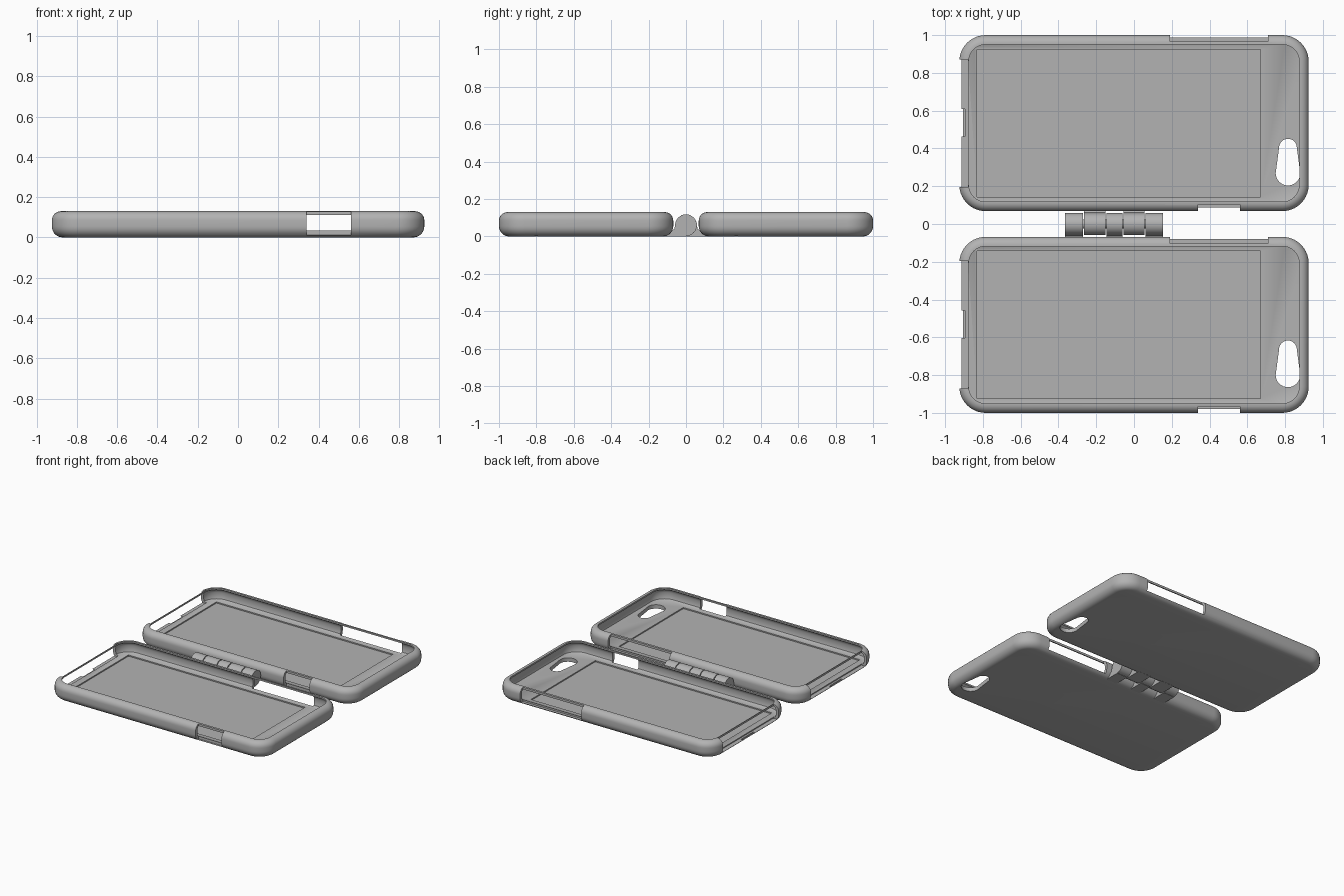
import bpy, bmesh
from math import sin, cos, pi, radians

if "Cube" in bpy.data.objects:
    bpy.data.objects.remove(bpy.data.objects["Cube"])

GREY = (0.45, 0.45, 0.45, 1)
grey = bpy.data.materials.new("plain grey")
grey.use_nodes = True
grey.diffuse_color = GREY
grey.node_tree.nodes["Principled BSDF"].inputs["Base Color"].default_value = GREY

HALF_X, HALF_Y, HEIGHT, CORNER = 0.925, 0.466, 0.13, 0.14
CASE_Y = 0.534


def finish(name, bm):
    bmesh.ops.recalc_face_normals(bm, faces=bm.faces)
    mesh = bpy.data.meshes.new(name)
    bm.to_mesh(mesh)
    bm.free()
    mesh.materials.append(grey)
    obj = bpy.data.objects.new(name, mesh)
    bpy.context.collection.objects.link(obj)
    return obj


def smooth(obj):
    bpy.ops.object.select_all(action='DESELECT')
    obj.select_set(True)
    bpy.context.view_layer.objects.active = obj
    bpy.ops.object.shade_smooth_by_angle(angle=radians(35))


def loft(bm, rings):
    """Skin a list of equal point rings and cap both ends."""
    loops = [[bm.verts.new(p) for p in ring] for ring in rings]
    n = len(loops[0])
    for a, b in zip(loops, loops[1:]):
        for i in range(n):
            j = (i + 1) % n
            bm.faces.new((a[i], a[j], b[j], b[i]))
    bm.faces.new(loops[0][::-1])
    bm.faces.new(loops[-1])


def rounded_ring(inset, z, steps=10):
    r = CORNER - inset
    ring = []
    for k, (sx, sy) in enumerate(((1, 1), (-1, 1), (-1, -1), (1, -1))):
        for i in range(steps + 1):
            a = (k + i / steps) * pi / 2
            ring.append((sx * (HALF_X - CORNER) + r * cos(a),
                         sy * (HALF_Y - CORNER) + r * sin(a), z))
    return ring


def cut_box(x0, x1, y0, y1, z0, z1=0.3):
    bm = bmesh.new()
    loft(bm, [[(x0, y0, z), (x1, y0, z), (x1, y1, z), (x0, y1, z)] for z in (z0, z1)])
    return finish("cutter", bm)


def camera_cutter():
    # Pear shaped opening: small round top, wide round bottom
    steps = 16
    outline = [(0.815 + 0.047 * cos(pi * i / steps), -0.13 + 0.047 * sin(pi * i / steps))
               for i in range(steps + 1)]
    outline += [(0.815 - 0.065 * cos(pi * i / steps), -0.265 - 0.065 * sin(pi * i / steps))
                for i in range(steps + 1)]
    bm = bmesh.new()
    loft(bm, [[(x, y, z) for x, y in outline] for z in (-0.1, 0.06)])
    return finish("cutter", bm)


def build_case(name):
    # Wall section as (inset, height): bulging outside, lipped inside, then the floor
    low, top, n = 0.055, 0.045, 7
    section = [(low * (1 - sin(pi / 2 * i / n)), low * (1 - cos(pi / 2 * i / n)))
               for i in range(n + 1)]
    section += [(top * (1 - cos(pi / 2 * i / n)), HEIGHT - top * (1 - sin(pi / 2 * i / n)))
                for i in range(n + 1)]
    section += [(0.05, 0.13), (0.05, 0.118), (0.035, 0.112), (0.025, 0.1), (0.022, 0.085),
                (0.022, 0.055), (0.027, 0.038), (0.04, 0.03)]
    bm = bmesh.new()
    loft(bm, [rounded_ring(d, z) for d, z in section])
    case = finish(name, bm)

    cutters = [
        cut_box(-0.83, 0.67, -0.39, 0.39, 0.021),                        # floor recess
        cut_box(0.19, 0.71, HALF_Y - 0.035, HALF_Y + 0.1, 0.02),         # back side gap
        cut_box(0.34, 0.56, -HALF_Y - 0.1, 0.035 - HALF_Y, 0.013),       # front side gap
        cut_box(-HALF_X - 0.1, 0.045 - HALF_X, -0.338, 0.338, 0.022),    # open end
        cut_box(-HALF_X - 0.1, 0.03 - HALF_X, -0.07, 0.075, 0.012),      # end notch
        camera_cutter(),
    ]
    bpy.context.view_layer.objects.active = case
    for c in cutters:
        mod = case.modifiers.new("cut", 'BOOLEAN')
        mod.operation, mod.solver, mod.object = 'DIFFERENCE', 'EXACT', c
        bpy.ops.object.modifier_apply(modifier=mod.name)
        bpy.data.objects.remove(c)
    smooth(case)
    return case


# Two identical trays side by side
front_case = build_case("front_case")
front_case.location.y = -CASE_Y
back_case = front_case.copy()
back_case.data = front_case.data.copy()
back_case.name = "back_case"
back_case.location.y = CASE_Y
bpy.context.collection.objects.link(back_case)


def knuckle(name, x0, x1, side):
    # Round barrel with an arm running down to the tray on its side
    r, cz, steps = 0.058, 0.06, 28
    start, end = radians(-90), radians(170)
    profile = [(r * cos(start + (end - start) * i / steps),
                cz + r * sin(start + (end - start) * i / steps)) for i in range(steps + 1)]
    profile += [(-0.062, 0.04), (-0.08, 0.03), (-0.115, 0.006), (-0.115, 0.0), (0.0, 0.0)]
    bm = bmesh.new()
    loft(bm, [[(x, -side * y, z) for y, z in profile] for x in (x0, x1)])
    smooth(finish(name, bm))


# Hinge barrels alternate between the trays
spans = ((-0.365, -0.27), (-0.264, -0.152), (-0.146, -0.062), (-0.056, 0.056), (0.062, 0.153))
for i, (x0, x1) in enumerate(spans):
    knuckle(f"hinge_knuckle_{i + 1}", x0, x1, 1 if i % 2 else -1)

# Pin through the barrels
bm = bmesh.new()
loft(bm, [[(x, 0.025 * cos(2 * pi * i / 16), 0.06 + 0.025 * sin(2 * pi * i / 16))
           for i in range(16)] for x in (-0.36, 0.148)])
smooth(finish("hinge_pin", bm))
